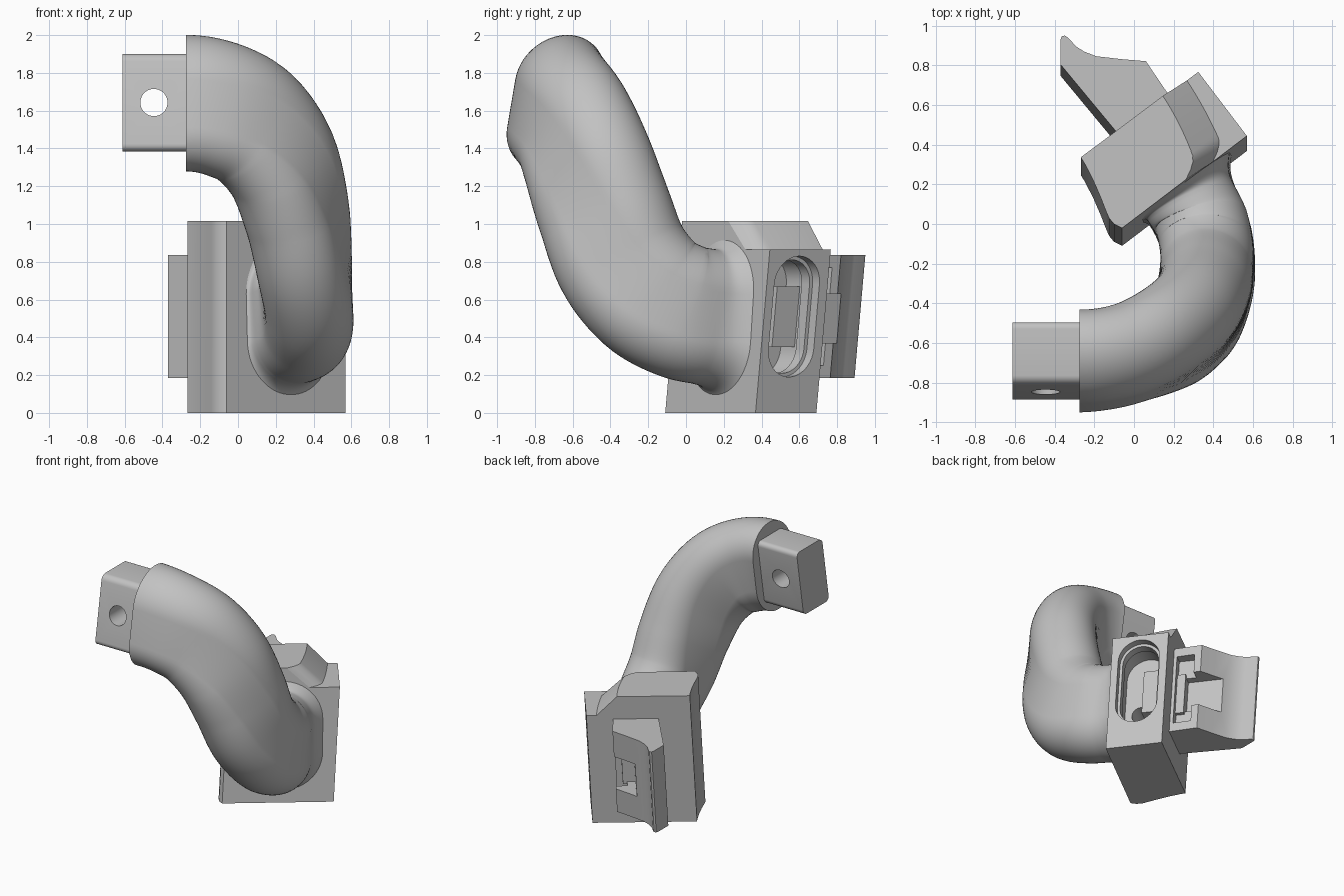
import bpy, bmesh
from math import sin, cos, pi, radians
from mathutils import Vector

cube = bpy.data.objects.get("Cube")
if cube:
    bpy.data.objects.remove(cube, do_unlink=True)

grey = bpy.data.materials.new("plain grey")
grey.use_nodes = True
grey.diffuse_color = (0.54, 0.54, 0.54, 1)
grey.node_tree.nodes["Principled BSDF"].inputs["Base Color"].default_value = grey.diffuse_color

LEAN = 0.088                       # the base leans backwards as it rises
SKEW = 0.17                        # slant of the arm's free end
ORIGIN = Vector((-0.06, -0.11, 0))
U = Vector((0.796, 0.605, 0))      # along the base
V = Vector((-0.605, 0.796, 0))     # through the base, front to back


def lean(p):
    return Vector((p[0], p[1] + LEAN * p[2], p[2]))


def base_point(u, v, z):
    return lean(ORIGIN + U * u + V * v + Vector((0, 0, z)))


def loft(name, rings):
    """Solid skinned through closed rings of equal point count."""
    bm = bmesh.new()
    loops = [[bm.verts.new(p) for p in ring] for ring in rings]
    n = len(loops[0])
    for a, b in zip(loops, loops[1:]):
        for i in range(n):
            j = (i + 1) % n
            bm.faces.new((a[i], a[j], b[j], b[i]))
    bm.faces.new(loops[0][::-1])
    bm.faces.new(loops[-1])
    bmesh.ops.remove_doubles(bm, verts=bm.verts, dist=1e-5)
    bmesh.ops.recalc_face_normals(bm, faces=bm.faces)
    mesh = bpy.data.meshes.new(name)
    bm.to_mesh(mesh)
    bm.free()
    mesh.materials.append(grey)
    ob = bpy.data.objects.new(name, mesh)
    bpy.context.collection.objects.link(ob)
    return ob


def box(name, u, v, z):
    return loft(name, [[base_point(a, b, h) for a, b in
                        ((u[0], v[0]), (u[1], v[0]), (u[1], v[1]), (u[0], v[1]))] for h in z])


def rounded(hw, hh, r, n=10):
    """Rounded rectangle outline; a stadium when r equals hw."""
    pts = []
    for k, (sx, sy) in enumerate(((1, 1), (-1, 1), (-1, -1), (1, -1))):
        for i in range(n + 1):
            a = (k + i / n) * pi / 2
            pts.append((sx * (hw - r) + r * cos(a), sy * (hh - r) + r * sin(a)))
    return pts


def cut(ob, *cutters):
    for c in cutters:
        m = ob.modifiers.new("cut", 'BOOLEAN')
        m.object, m.operation, m.solver = c, 'DIFFERENCE', 'EXACT'
    dg = bpy.context.evaluated_depsgraph_get()
    mesh = bpy.data.meshes.new_from_object(ob.evaluated_get(dg))
    ob.modifiers.clear()
    ob.data = mesh
    for c in cutters:
        bpy.data.objects.remove(c, do_unlink=True)


# Base block with a wavy left end
outline = [(0, 0), (0.79, 0), (0.79, 0.405), (0.05, 0.41), (0.046, 0.37), (0.03, 0.28),
           (0.008, 0.19), (-0.012, 0.12), (-0.022, 0.08), (-0.02, 0.04)]
base = loft("base_block", [[base_point(u, v, z) for u, v in outline] for z in (0, 1.015)])

# Curved sloping step down to the lower right end
rings = []
for i in range(-1, 20):
    v = i * 0.025
    dip = 0.075 * max(0, 1 - v / 0.08) ** 2
    u1 = 0.48 + 0.36 * v - 0.36 * v * v - dip
    u2 = 0.65 + 0.27 * v - 0.25 * v * v - dip
    rings.append([base_point(u, v, z) for u, z in
                  ((u2, 0.865), (1, 0.865), (1, 1.315), (3 * u1 - 2 * u2, 1.315))])
step = loft("step_cutter", rings)

# Stepped oblong slot in the right end, with a round hole in its floor
rings = [[base_point(u, 0.2 + a, 0.51 + b) for a, b in rounded(r, r + 0.17, r)]
         for u, r in ((0.5, 0.15), (0.66, 0.15), (0.66, 0.13),
                      (0.73, 0.13), (0.73, 0.15), (0.85, 0.15))]
slot = loft("slot_cutter", rings)
hole = loft("hole_cutter", [[base_point(u, 0.16 + a, 0.4 + b)
                             for a, b in rounded(0.06, 0.06, 0.06)] for u in (0.3, 0.52)])
cut(base, step, slot, hole)
box("slot_tongue", (0.45, 0.62), (0.2, 0.405), (0.35, 0.67))

# Hooked latch on the back with a mortise in its right side
latch_outline = [(-0.37, 0.73), (-0.08, 0.38), (0.18, 0.57), (0.06, 0.747), (-0.06, 0.757),
                 (-0.19, 0.772), (-0.25, 0.795), (-0.29, 0.82), (-0.335, 0.868),
                 (-0.35, 0.876), (-0.365, 0.872), (-0.37, 0.855)]
latch = loft("latch", [[lean((x, y, z)) for x, y in latch_outline] for z in (0.185, 0.835)])
cut(latch, box("wide_cutter", (0.53, 0.75), (0.43, 0.56), (0.25, 0.77)),
    box("deep_cutter", (0.47, 0.75), (0.44, 0.75), (0.37, 0.63)))
box("latch_tongue", (0.44, 0.56), (0.4, 0.49), (0.35, 0.65))

# Swept arm: stadium section that stays upright along a falling curve
path = [Vector(p) for p in (
    (-0.275, -0.69, 1.64), (-0.08, -0.665, 1.605), (0.09, -0.60, 1.51), (0.23, -0.52, 1.32),
    (0.31, -0.43, 1.06), (0.35, -0.335, 0.81), (0.37, -0.19, 0.63), (0.35, -0.03, 0.54),
    (0.29, 0.10, 0.51), (0.235, 0.19, 0.5))]
tangents = [(b - a) / 2 for a, b in zip(path, path[2:])]
tangents = [Vector((0.2, 0, 0))] + tangents + [Vector((-0.605, 0.796, -0.07)) * 0.11]
STEPS = 8


def arm_ring(p, t, g):
    """Section at fraction g of the path, turning steadily and flaring at the base."""
    heading = radians(127 * g + 8 * sin(pi * g))
    side = Vector((sin(heading), -cos(heading), 0))
    rise = side.cross(t).normalized() - side * SKEW * (1 - g) ** 2
    f = 0.09 * max(0, (g - 0.86) / 0.14) ** 3
    return [p + side * a + rise * b for a, b in rounded(0.235 + f, 0.361 + f, 0.235 + f, 14)]


rings = []
count = (len(path) - 1) * STEPS
for k in range(count + 1):
    i = min(k // STEPS, len(path) - 2)
    f = k / STEPS - i
    p0, p1, m0, m1 = path[i], path[i + 1], tangents[i], tangents[i + 1]
    p = (p0 * (2 * f**3 - 3 * f**2 + 1) + m0 * (f**3 - 2 * f**2 + f)
         + p1 * (3 * f**2 - 2 * f**3) + m1 * (f**3 - f**2))
    t = (p0 * (6 * f**2 - 6 * f) + m0 * (3 * f**2 - 4 * f + 1)
         + p1 * (6 * f - 6 * f**2) + m1 * (3 * f**2 - 2 * f))
    rings.append(arm_ring(p, t, k / count))
loft("curved_arm", rings)

# Slanted stub with rounded edges and a straight cross hole
stub = loft("end_stub", [[Vector((x, -0.69 + a + SKEW * b, 1.643 + b))
                          for a, b in rounded(0.157, 0.258, 0.04, 6)] for x in (-0.612, -0.22)])
pin = loft("pin_cutter", [[Vector((-0.445 + a, y, 1.643 + b))
                           for a, b in rounded(0.072, 0.072, 0.072)] for y in (-1.1, -0.3)])
cut(stub, pin)

# Smooth the curved surfaces, keep the edges sharp
for ob in bpy.context.collection.objects:
    if ob.type == 'MESH' and ob.data.materials and ob.data.materials[0] == grey:
        bpy.ops.object.select_all(action='DESELECT')
        ob.select_set(True)
        bpy.context.view_layer.objects.active = ob
        bpy.ops.object.shade_smooth_by_angle(angle=radians(30))
